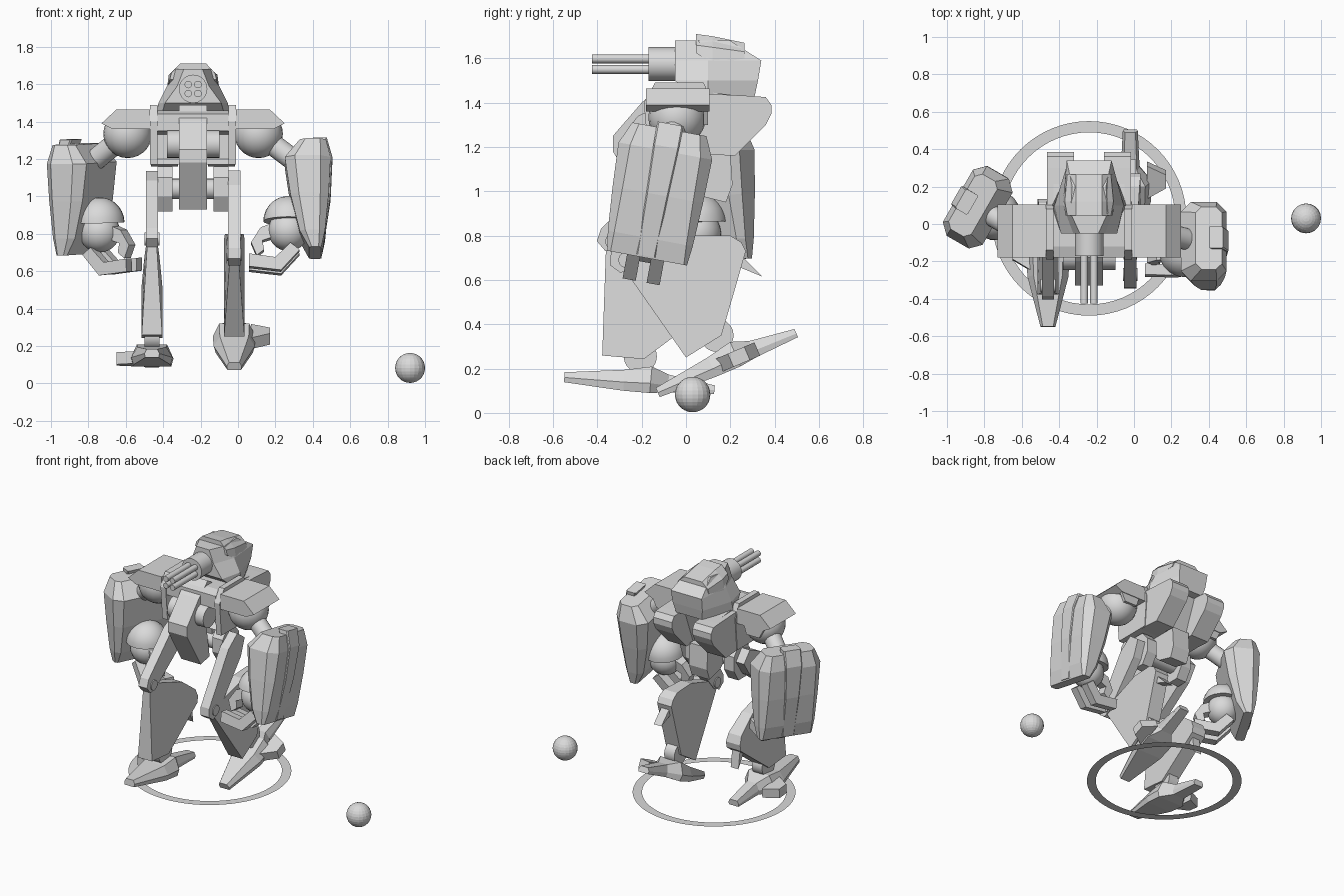
import bpy, bmesh, math
from mathutils import Matrix, Vector

cube = bpy.data.objects.get("Cube")
if cube:
    bpy.data.objects.remove(cube)

GREY = (0.7, 0.7, 0.7, 1)
grey = bpy.data.materials.new("plain_grey")
grey.use_nodes = True
grey.diffuse_color = GREY
for node in grey.node_tree.nodes:
    if node.type == 'BSDF_PRINCIPLED':
        node.inputs["Base Color"].default_value = GREY

I = Matrix.Identity(4)
T = Matrix.Translation
CX = -0.24                      # body centre line
BODY = T((CX, 0, 0))


def rot(deg, axis):
    return Matrix.Rotation(math.radians(deg), 4, axis)


def finish(name, bm, M=I, smooth=False):
    bm.transform(M)
    bmesh.ops.recalc_face_normals(bm, faces=bm.faces)
    me = bpy.data.meshes.new(name)
    bm.to_mesh(me)
    bm.free()
    me.materials.append(grey)
    ob = bpy.data.objects.new(name, me)
    bpy.context.collection.objects.link(ob)
    if smooth:
        bpy.ops.object.select_all(action='DESELECT')
        ob.select_set(True)
        bpy.context.view_layer.objects.active = ob
        bpy.ops.object.shade_smooth_by_angle(angle=math.radians(35))
    return ob


def skin(name, rings, M):
    """Closed skin over a stack of equal rings."""
    bm = bmesh.new()
    vs = [[bm.verts.new(p) for p in r] for r in rings]
    n = len(vs[0])
    for a, b in zip(vs, vs[1:]):
        for i in range(n):
            j = (i + 1) % n
            bm.faces.new((a[i], a[j], b[j], b[i]))
    bm.faces.new(vs[0])
    bm.faces.new(vs[-1])
    return finish(name, bm, M)


def mirrored(half):
    """Ring from its +x half, closed by the reflected half."""
    return half + [(-x, y, z) for x, y, z in reversed(half)]


def prism(name, pts, a, b, axis='x', M=I):
    """Flat outline pushed along an axis from a to b."""
    place = {'x': lambda p, t: (t, p[0], p[1]),
             'y': lambda p, t: (p[0], t, p[1]),
             'z': lambda p, t: (p[0], p[1], t)}[axis]
    return skin(name, [[place(p, t) for p in pts] for t in (a, b)], M)


def loft(name, sections, cut, M):
    """Stack of chamfered rectangles: (z, x0, x1, y0, y1)."""
    rings = []
    for z, x0, x1, y0, y1 in sections:
        c = cut * min(x1 - x0, y1 - y0)
        rings.append([(x0 + c, y0, z), (x1 - c, y0, z), (x1, y0 + c, z), (x1, y1 - c, z),
                      (x1 - c, y1, z), (x0 + c, y1, z), (x0, y1 - c, z), (x0, y0 + c, z)])
    return skin(name, rings, M)


def tube(name, p, q, r, M=I, seg=20):
    p, q = Vector(p), Vector(q)
    bm = bmesh.new()
    bmesh.ops.create_cone(bm, cap_ends=True, segments=seg, radius1=r, radius2=r, depth=(q - p).length)
    turn = Vector((0, 0, 1)).rotation_difference(q - p).to_matrix().to_4x4()
    return finish(name, bm, M @ T((p + q) / 2) @ turn, True)


def ball(name, c, r, M=I, dome=False, smooth=True):
    bm = bmesh.new()
    bmesh.ops.create_uvsphere(bm, u_segments=20, v_segments=14, radius=r)
    if dome:
        bmesh.ops.bisect_plane(bm, geom=bm.verts[:] + bm.edges[:] + bm.faces[:],
                               plane_co=(0, 0, 0), plane_no=(0, 0, 1), clear_inner=True)
        bmesh.ops.holes_fill(bm, edges=bm.edges[:])
    return finish(name, bm, M @ T(c), smooth)


# Head: (z, front y, front half, side y, side half, rear y, rear half)
head = [(1.43, .03, .17, .1, .2, .31, .1), (1.5, -.05, .15, .1, .185, .325, .115),
        (1.59, -.05, .085, .1, .14, .34, .12), (1.68, -.05, .05, .06, .1, .2, .09)]
skin("head", [mirrored([(fw, fy, z), (w, y, z), (rw, ry, z)])
              for z, fy, fw, y, w, ry, rw in head], BODY)
# Cap: (y, bottom z, bottom half, middle z, top z)
cap = [(.045, 1.625, .125, 1.66, 1.71), (.12, 1.575, .14, 1.65, 1.7), (.265, 1.6, .125, 1.63, 1.67)]
skin("head_cap", [mirrored([(w, y, z0), (w * .93, y, z1), (.07, y, z2)]) for y, z0, w, z1, z2 in cap], BODY)

# Gun
tube("gun_drum", (0, .05, 1.575), (0, -.17, 1.575), .076, BODY)
for i in (-1, 1):
    for k in (-1, 1):
        x, z = .026 * i, 1.574 + .024 * k
        tube("gun_barrel", (x, -.16, z), (x, -.425, z), .02, BODY, 12)

# Torso
prism("torso_core", [(-.12, 1.46), (-.18, 1.44), (-.18, 1.35), (-.08, 1.33), (-.08, 1.2), (-.12, 1.17),
                     (.15, 1.17), (.25, 1.43), (0, 1.46)], -.19, .19, 'x', BODY)
prism("chest_strip", [(-.1, 1.49), (-.2, 1.4), (-.33, 1.25), (-.33, 1.18), (-.18, .93), (-.08, .95),
                      (-.12, 1.2), (-.05, 1.46)], -.075, .075, 'x', BODY)
tube("waist_drum", (-.14, -.17, 1.28), (.14, -.17, 1.28), .075, BODY)
tube("pelvis_drum", (-.115, -.02, 1.04), (.115, -.02, 1.04), .055, BODY)
tube("hip_axle", (-.2, -.02, 1.04), (.2, -.02, 1.04), .027, BODY)
prism("pelvis", [(-.06, 1.18), (-.04, 1.08), (.06, .98), (.18, .95), (.21, 1.03), (.2, 1.18)],
      -.07, .07, 'x', BODY)

for s, side in ((1, "left"), (-1, "right")):
    H = BODY @ Matrix.Scale(s, 4, (1, 0, 0))
    prism(side + "_torso_plate", [(-.17, 1.17), (-.19, 1.4), (-.14, 1.49), (.08, 1.49), (.12, 1.4), (.1, 1.17)],
          .19, .23, 'x', H)
    prism(side + "_back_pack", [(.1, 1.44), (.3, 1.43), (.36, 1.425), (.385, 1.39), (.385, 1.35), (.36, 1.3),
                                (.22, 1.16), (.05, 1.17)], .08, .225, 'x', H)
    prism(side + "_hip_block", [(-.1, 1.0), (-.1, 1.1), (-.05, 1.16), (.03, 1.16), (.08, 1.1), (.08, 1.0),
                                (.03, .92), (-.05, .92)], .11, .19, 'x', H)
    # Shoulder
    prism(side + "_shoulder_pad", [(.23, 1.465), (.41, 1.465), (.49, 1.39), (.43, 1.36), (.23, 1.36)],
          -.18, .105, 'y', H)
    prism(side + "_shoulder_flap", [(.25, 1.46), (.4, 1.46), (.45, 1.4), (.4, 1.3), (.3, 1.3)],
          .08, .1, 'y', H)
    ball(side + "_shoulder_ball", (.35, -.04, 1.335), .13, H)

# Arms, built pointing out along +x and then posed
arms = {"left": T((.37, -.075, 1.28)) @ rot(-10.5, 'X'),
        "right": T((-.835, .085, 1.28)) @ rot(-30, 'Z') @ rot(2, 'X') @ Matrix.Scale(-1, 4, (1, 0, 0))}
for side, A in arms.items():
    s = 1 if side == "left" else -1
    tube(side + "_upper_arm", (CX + s * .37, -.04, 1.32), A @ Vector((-.03, 0, -.12)), .058)
    loft(side + "_forearm_shell", [(0, -.04, .1, -.17, .17), (-.1, -.12, .125, -.215, .215),
                                   (-.3, -.09, .115, -.205, .21), (-.5, -.04, .095, -.19, .2),
                                   (-.59, .01, .075, -.175, .19)], 0.22, A)
    loft(side + "_forearm_strip", [(.025, .03, .105, -.06, .06), (-.08, .08, .135, -.058, .058),
                                   (-.3, .07, .125, -.05, .05), (-.58, .03, .083, -.043, .043)], 0.1, A)
    for k in (-1, 1):
        prism(side + "_finger", [(-.31, -.61), (-.31, -.68), (-.14, -.7), (-.04, -.59), (-.09, -.55), (-.17, -.63)],
              .055 * k - .03, .055 * k + .03, 'y', A)
    prism(side + "_thumb", [(-.15, -.42), (-.25, -.46), (-.3, -.54), (-.27, -.61), (-.23, -.58),
                            (-.24, -.53), (-.15, -.5)], -.035, .035, 'y', A)
    ball(side + "_hand", (-.1, 0, -.47), .11, A)
    ball(side + "_wrist_cuff", (-.1, 0, -.42), .135, A, dome=True)

# Legs: the left pushes off behind, the right stands in front
stance = {"left": (1, -.29, .69, 0, .12, .2, 23), "right": (-1, -.345, .785, -37, -.28, .14, -5)}
hip = Vector((-.02, 1.06))
# Calf outline: (y, z, half thickness), slimmer at the knee
calf = [(.02, .01, .025), (.01, -.04, .025), (.29, -.44, .055), (.45, -.34, .055), (.52, -.1, .055),
        (.56, .04, .055), (.54, .08, .055), (.49, .11, .05), (.32, .11, .04)]
# Foot sections: (y, half width, bottom z, top z)
foot = [(-.27, .04, -.025, .02), (0, .11, -.04, .055), (.12, .115, -.04, .08),
        (.2, .05, -.03, .05), (.41, .04, -.02, .02)]
for side, (s, ky, kz, swing, fy, fz, pitch) in stance.items():
    H = BODY @ Matrix.Scale(s, 4, (1, 0, 0)) @ T((.22, 0, 0))
    knee = Vector((ky, kz))
    d = (knee - hip).normalized()
    n = Vector((-d.y, d.x))
    outline = [hip + n * .05 - d * .06, hip - n * .05 - d * .06, hip - n * .085 + d * .06,
               knee - n * .06, knee - n * .03 + d * .05, knee + n * .03 + d * .05,
               knee + n * .06, hip + n * .085 + d * .06]
    prism(side + "_thigh", outline, -.033, .033, 'x', H)
    L = H @ T((0, ky, kz)) @ rot(swing, 'X')
    tube(side + "_knee_joint", (-.04, .02, 0), (.04, .02, 0), .035, L)
    skin(side + "_calf", [[(k * w, y, z) for y, z, w in calf] for k in (-1, 1)], L)
    prism(side + "_calf_spur", [(.53, .03), (.56, .0), (.635, -.075), (.5, -.02)], -.03, .03, 'x', L)
    tube(side + "_ankle", (-.04, .43, -.34), (.04, .43, -.34), .075, L)
    # Foot
    F = H @ T((0, fy, fz)) @ rot(pitch, 'X')
    skin(side + "_foot", [mirrored([(w * .9, y, z0), (w, y, z0 * .3 + z1 * .2), (w * .7, y, z1)])
                          for y, w, z0, z1 in foot], F)
    prism(side + "_side_claw", [(.09, .03), (.19, .09), (.19, .17), (.09, .22)], -.03, .035, 'z', F)

# Flat ring level with the loose ball's centre
bm = bmesh.new()
loops = [[bm.verts.new((r * math.cos(a), r * math.sin(a), 0))
          for a in (math.tau * i / 64 for i in range(64))] for r in (.46, .52)]
for i in range(64):
    j = (i + 1) % 64
    bm.faces.new((loops[0][i], loops[1][i], loops[1][j], loops[0][j]))
finish("ring", bm, T((CX, .03, .083)))
ball("loose_ball", (.92, .03, .083), .08, smooth=False)
